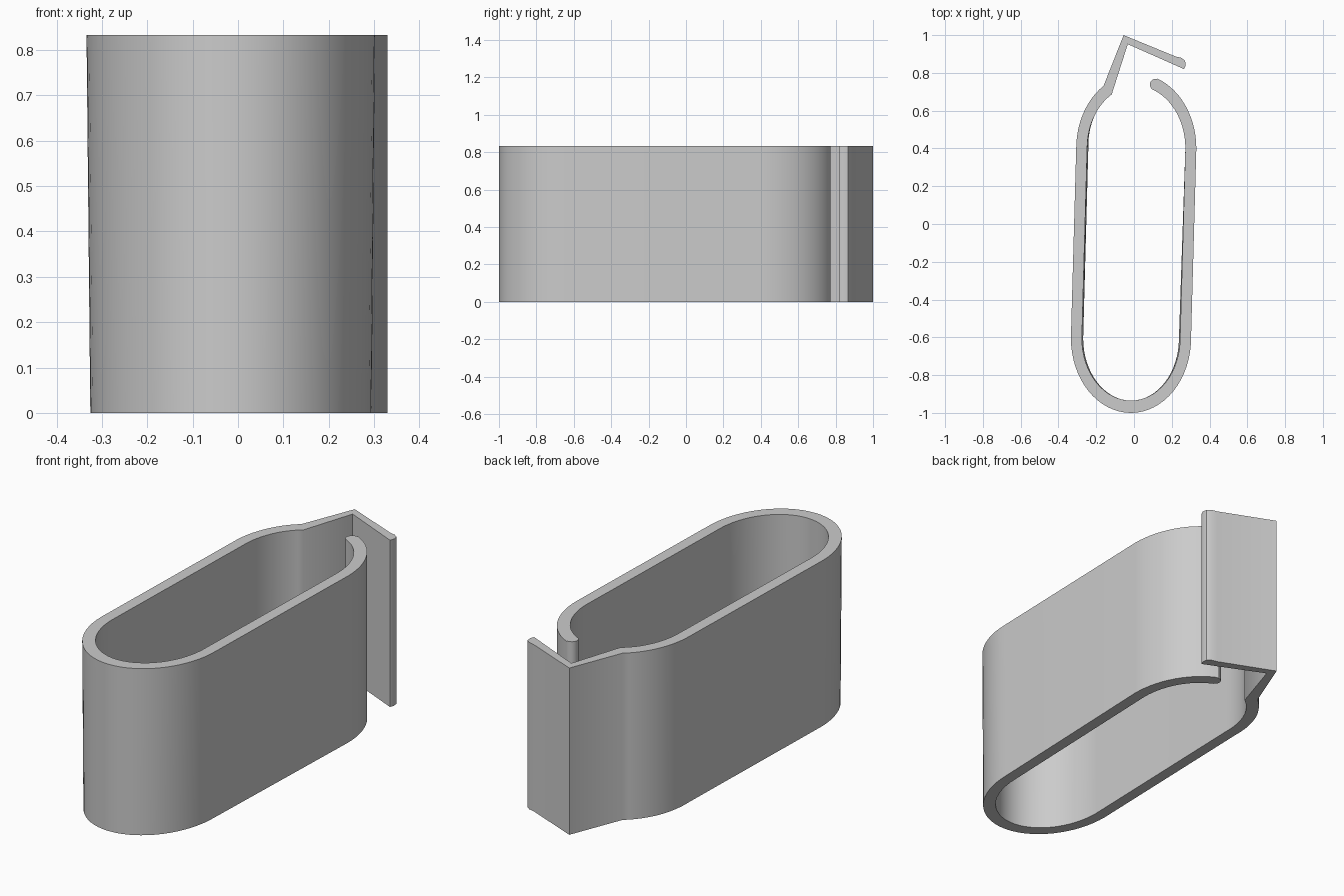
import bpy, bmesh, math
from mathutils import Vector
from mathutils.geometry import tessellate_polygon

cube = bpy.data.objects.get("Cube")
if cube:
    bpy.data.objects.remove(cube, do_unlink=True)

HEIGHT = 0.833
FRONT = (-0.016, -0.605)   # centre of the front bend
BACK = (0.012, 0.4)        # centre of the back bends
OUTER = (0.318, 0.395)     # bend radii of the outside of the band
INNER = (0.26, 0.33)       # bend radii of the inside of the band


def arc(centre, radii, start, end, steps):
    """Points along an elliptical arc, angles in degrees."""
    points = []
    for i in range(steps + 1):
        a = math.radians(start + (end - start) * i / steps)
        points.append((centre[0] + radii[0] * math.cos(a),
                       centre[1] + radii[1] * math.sin(a)))
    return points


# Closed outline of the bent band: outside, rounded tip, inside, hooked flap
outline = arc(FRONT, OUTER, 180, 360, 32)
outline += arc(BACK, OUTER, 0, 71, 14)
outline += arc((0.115, 0.738), (0.031, 0.031), 75, 255, 10)
outline += arc(BACK, INNER, 67, 0, 14)
outline += arc(FRONT, INNER, 360, 180, 32)
outline += arc(BACK, INNER, 180, 120, 12)
outline += [(-0.033, 0.952), (0.265, 0.82)]
outline += [(0.274, 0.84), (0.27, 0.865), (0.25, 0.88), (0.222, 0.886)]
outline += [(-0.055, 1.0)]
outline += arc(BACK, OUTER, 123, 180, 12)


def pinch(x, y):
    """The lower rim is drawn in along the sides, fading out towards the back."""
    end = 0.6 if x < 0 else 0.3
    fade = min(1, max(0, (end - y) / 0.2))
    return x * (1 - 0.025 * fade)


# Wall between the lower and upper outline
bm = bmesh.new()
lower = [bm.verts.new((pinch(x, y), y, 0)) for x, y in outline]
upper = [bm.verts.new((x, y, HEIGHT)) for x, y in outline]
count = len(outline)
for i in range(count):
    j = (i + 1) % count
    bm.faces.new((lower[i], lower[j], upper[j], upper[i]))

# Flat rims that follow the thin band
for ring in (lower, upper):
    for tri in tessellate_polygon([[Vector((x, y, 0)) for x, y in outline]]):
        bm.faces.new([ring[k] for k in tri])
bmesh.ops.recalc_face_normals(bm, faces=bm.faces)

mesh = bpy.data.meshes.new("clip_band")
bm.to_mesh(mesh)
bm.free()
band = bpy.data.objects.new("clip_band", mesh)
bpy.context.collection.objects.link(band)

# Plain grey material
grey = bpy.data.materials.new("plain grey")
grey.use_nodes = True
colour = (0.6, 0.6, 0.6, 1)
grey.diffuse_color = colour
grey.node_tree.nodes["Principled BSDF"].inputs["Base Color"].default_value = colour
mesh.materials.append(grey)

# Smooth bends, sharp folds and rims
bpy.ops.object.select_all(action="DESELECT")
band.select_set(True)
bpy.context.view_layer.objects.active = band
bpy.ops.object.shade_smooth_by_angle(angle=math.radians(35))
